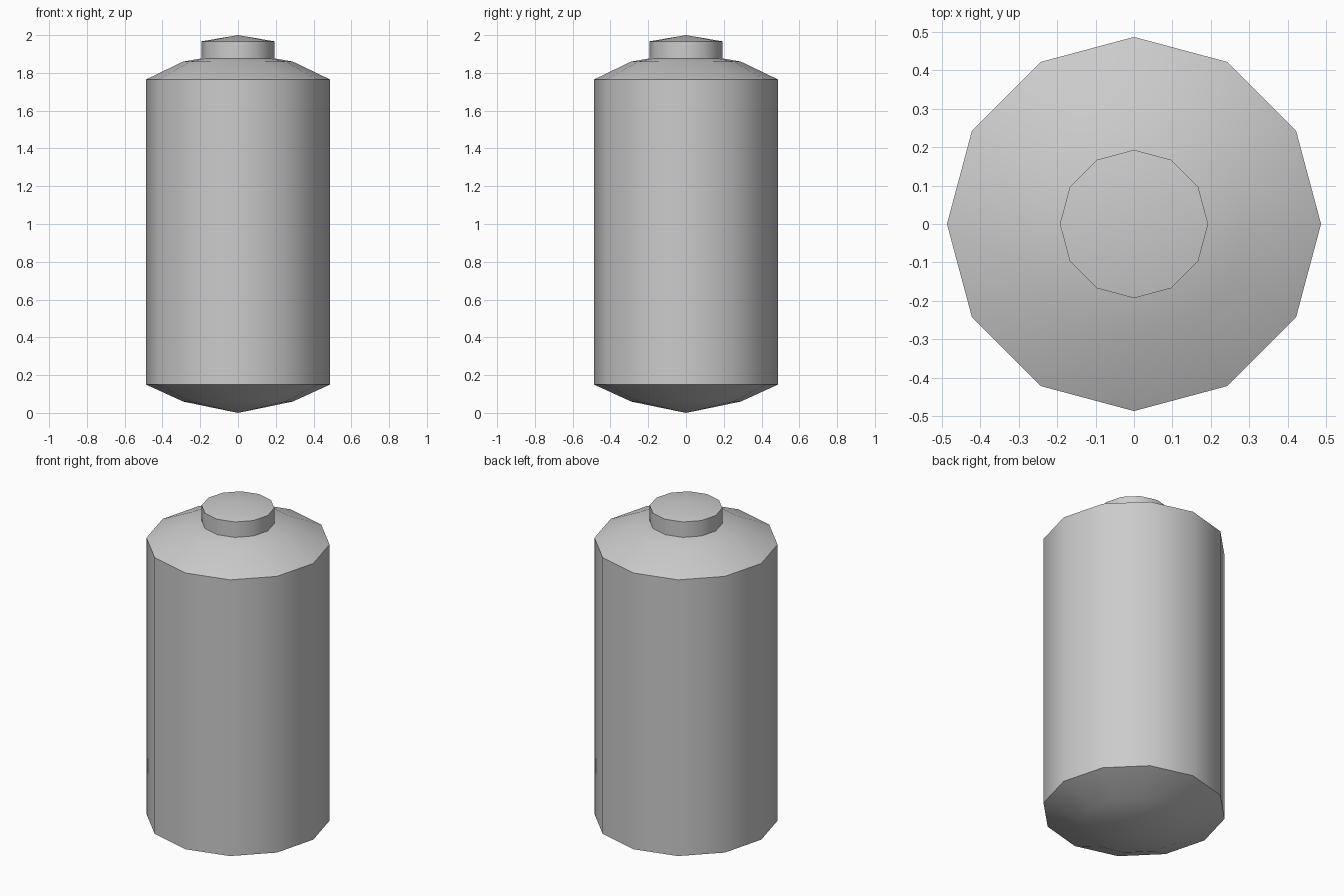
import bpy
import bmesh
from math import cos, sin, tau, radians

cube = bpy.data.objects.get("Cube")
if cube:
    bpy.data.objects.remove(cube, do_unlink=True)

SIDES = 12


def material(name, colour):
    mat = bpy.data.materials.new(name)
    mat.use_nodes = True
    mat.diffuse_color = colour
    mat.node_tree.nodes["Principled BSDF"].inputs["Base Color"].default_value = colour
    return mat


def lathe(name, profile, mat):
    """Turn a (radius, height) profile around z; zero radius makes a pole."""
    bm = bmesh.new()
    rings = []
    for r, z in profile:
        if r == 0:
            rings.append([bm.verts.new((0, 0, z))] * SIDES)
        else:
            rings.append([bm.verts.new((r * cos(tau * i / SIDES), r * sin(tau * i / SIDES), z))
                          for i in range(SIDES)])
    for low, high in zip(rings, rings[1:]):
        for i in range(SIDES):
            j = (i + 1) % SIDES
            corners = [low[i], low[j], high[j], high[i]]
            bm.faces.new(list(dict.fromkeys(corners)))
    mesh = bpy.data.meshes.new(name)
    bm.to_mesh(mesh)
    bm.free()
    mesh.materials.append(mat)
    obj = bpy.data.objects.new(name, mesh)
    bpy.context.collection.objects.link(obj)
    bpy.ops.object.select_all(action='DESELECT')
    obj.select_set(True)
    bpy.context.view_layer.objects.active = obj
    bpy.ops.object.shade_smooth_by_angle(angle=radians(40))
    return obj


grey = material("light grey", (0.6, 0.6, 0.6, 1))

# Tank body with shallow domed ends
lathe("tank_body", [(0, 0), (0.29, 0.06), (0.487, 0.15),
                    (0.487, 1.765), (0.29, 1.86), (0, 1.91)], grey)

# Short cap with a slightly pointed lid
lathe("top_cap", [(0.193, 1.86), (0.193, 1.967), (0, 2.0)], grey)
